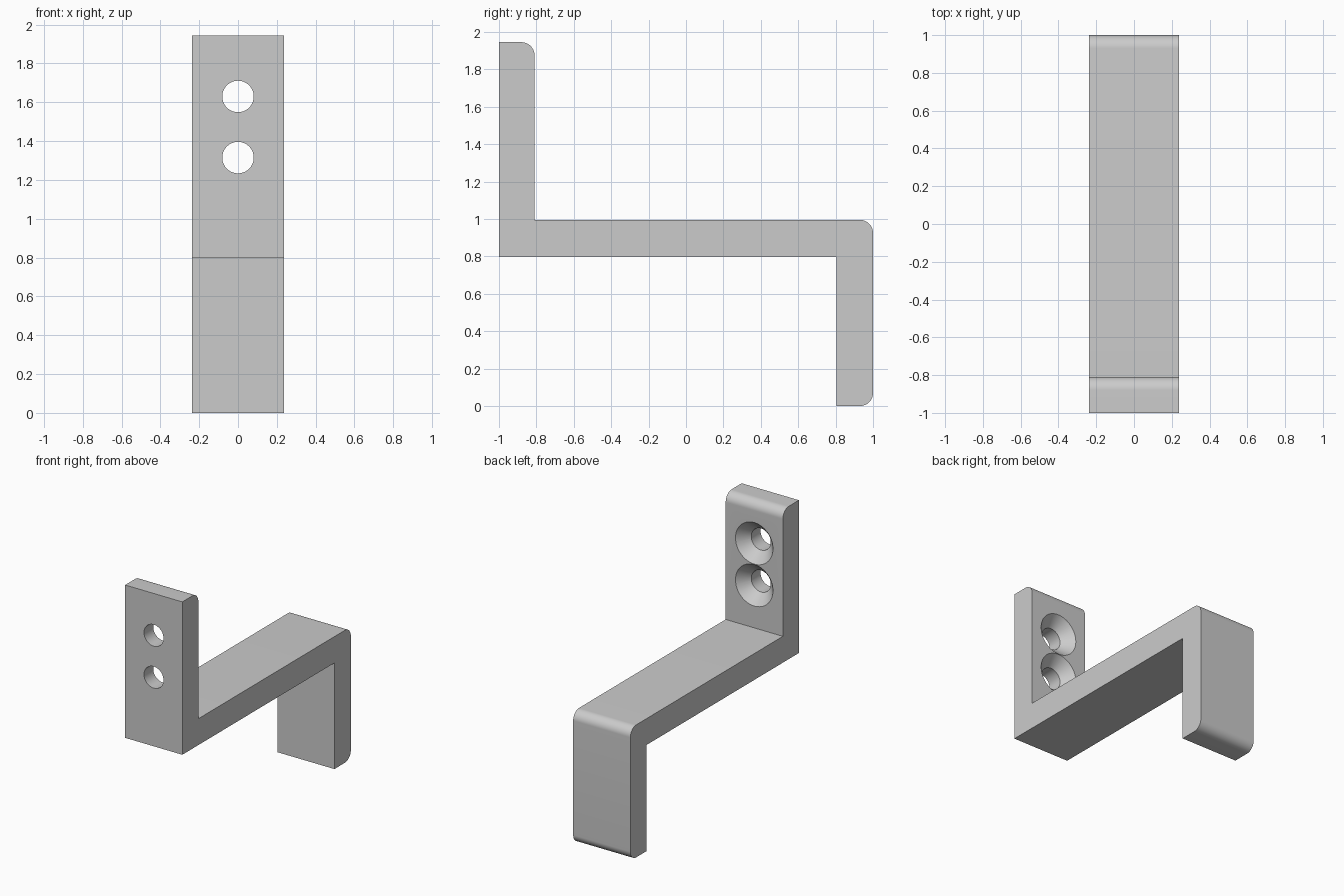
import bpy, bmesh, math
from mathutils import Matrix, Vector

old = bpy.data.objects.get("Cube")
if old:
    bpy.data.objects.remove(old, do_unlink=True)

WIDTH, HEIGHT = 0.475, 1.945
PLATE_Y, LEG_Y = -0.81, 0.805        # inner faces of the upright and the hook leg
ARM_LOW, ARM_TOP = 0.797, 0.995
FILLET = 0.07
HOLE_R, SINK_R, SINK_DEPTH = 0.081, 0.156, 0.08

grey = bpy.data.materials.new("plain_grey")
grey.use_nodes = True
colour = (0.6, 0.6, 0.6, 1)
grey.diffuse_color = colour
grey.node_tree.nodes["Principled BSDF"].inputs["Base Color"].default_value = colour


def make_object(name, bm):
    mesh = bpy.data.meshes.new(name)
    bmesh.ops.recalc_face_normals(bm, faces=bm.faces[:])
    bm.to_mesh(mesh)
    bm.free()
    mesh.materials.append(grey)
    obj = bpy.data.objects.new(name, mesh)
    bpy.context.collection.objects.link(obj)
    return obj


# Bent strap: side profile, with three rounded corners, extruded across the width
profile = [(-1, ARM_LOW), (LEG_Y, ARM_LOW), (LEG_Y, 0), (1, 0), (1, ARM_TOP),
           (PLATE_Y, ARM_TOP), (PLATE_Y, HEIGHT), (-1, HEIGHT)]
rounded = {(1, 0), (1, ARM_TOP), (PLATE_Y, HEIGHT)}
bm = bmesh.new()
side = bm.faces.new([bm.verts.new((-WIDTH / 2, y, z)) for y, z in profile])
ext = bmesh.ops.extrude_face_region(bm, geom=[side], use_keep_orig=True)
moved = [v for v in ext["geom"] if isinstance(v, bmesh.types.BMVert)]
bmesh.ops.translate(bm, verts=moved, vec=(WIDTH, 0, 0))


def is_rounded(edge):
    a, b = (v.co for v in edge.verts)
    return abs(a.x - b.x) > 0.1 and any(
        math.hypot(a.y - y, a.z - z) < 0.001 for y, z in rounded)


bmesh.ops.bevel(bm, geom=[e for e in bm.edges if is_rounded(e)], offset=FILLET,
                offset_type='OFFSET', segments=16, profile=0.5, affect='EDGES')
bracket = make_object("bracket", bm)


# Screw holes: straight bore plus a conical countersink on the inner face
def cutter(name, r_front, r_back, y_front, y_back, z):
    bm = bmesh.new()
    place = (Matrix.Translation(Vector((0, (y_front + y_back) / 2, z)))
             @ Matrix.Rotation(-math.pi / 2, 4, 'X'))
    bmesh.ops.create_cone(bm, cap_ends=True, segments=64, radius1=r_front,
                          radius2=r_back, depth=y_back - y_front, matrix=place)
    obj = make_object(name, bm)
    obj.hide_render = True
    return obj


bpy.context.view_layer.objects.active = bracket
slope = (SINK_R - HOLE_R) / SINK_DEPTH
OVER = 0.02
for label, z in (("upper", 1.63), ("lower", 1.315)):
    tools = [
        cutter(label + "_bore_cutter", HOLE_R, HOLE_R, -1.1, -0.7, z),
        cutter(label + "_countersink_cutter", HOLE_R, SINK_R + slope * OVER,
               PLATE_Y - SINK_DEPTH, PLATE_Y + OVER, z),
    ]
    for tool in tools:
        mod = bracket.modifiers.new(tool.name, 'BOOLEAN')
        mod.operation, mod.solver, mod.object = 'DIFFERENCE', 'EXACT', tool
        bpy.ops.object.modifier_apply(modifier=mod.name)
        bpy.data.objects.remove(tool, do_unlink=True)

# Smooth fillets and bores, crisp edges
bpy.ops.object.select_all(action='DESELECT')
bracket.select_set(True)
bpy.ops.object.shade_smooth_by_angle(angle=math.radians(30))
